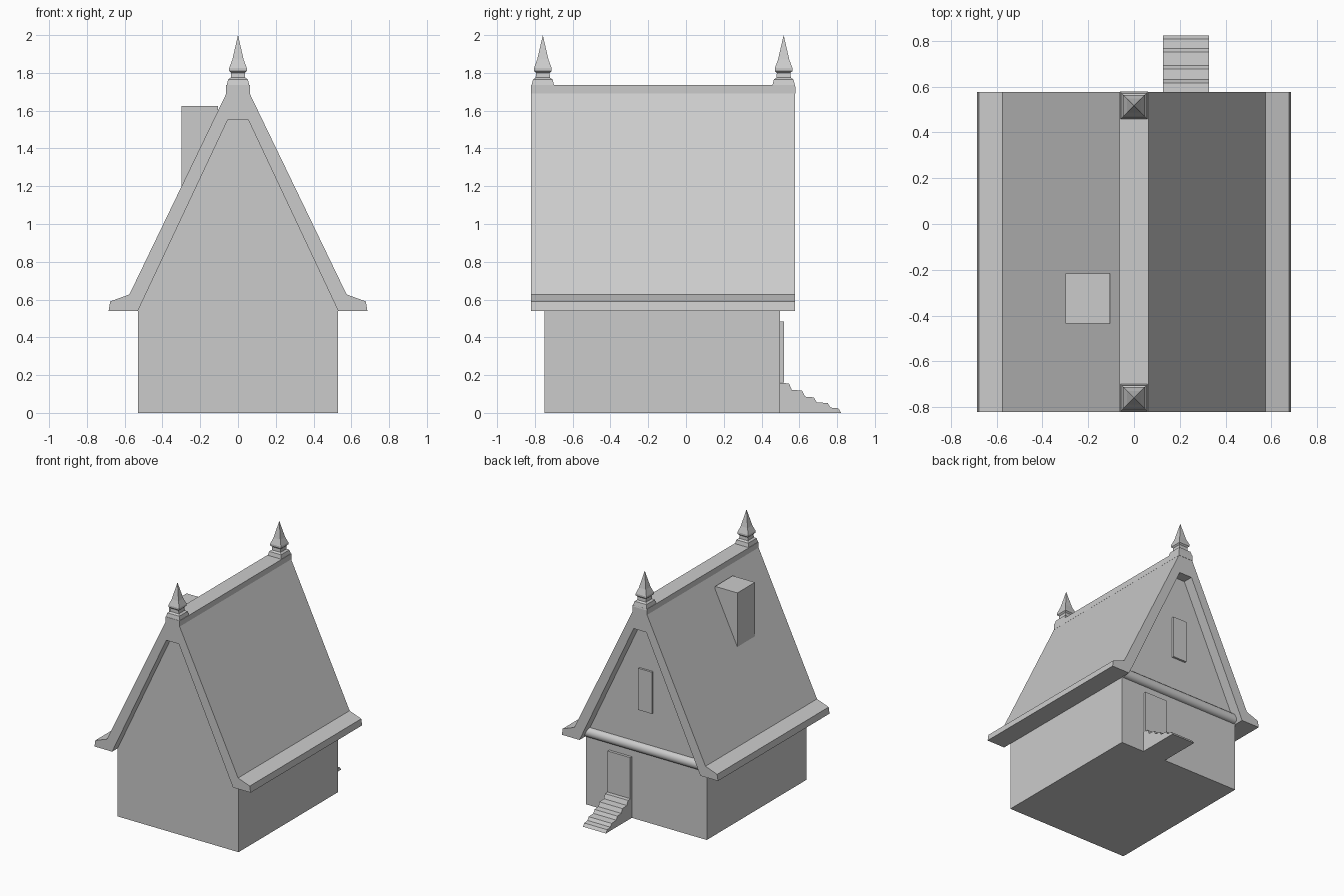
import bpy, bmesh, math
from mathutils import Vector

cube = bpy.data.objects.get("Cube")
if cube:
    bpy.data.objects.remove(cube, do_unlink=True)

GREY = (0.6, 0.6, 0.6, 1.0)
stone = bpy.data.materials.new("plain_grey")
stone.use_nodes = True
stone.diffuse_color = GREY
stone.node_tree.nodes["Principled BSDF"].inputs["Base Color"].default_value = GREY


def finish(name, bm):
    bmesh.ops.recalc_face_normals(bm, faces=bm.faces)
    mesh = bpy.data.meshes.new(name)
    bm.to_mesh(mesh)
    bm.free()
    mesh.materials.append(stone)
    obj = bpy.data.objects.new(name, mesh)
    bpy.context.collection.objects.link(obj)
    return obj


def extrude(name, points, axis, start, end):
    """Extrude an (a, z) outline along the y or the x axis."""
    bm = bmesh.new()
    place = (lambda a, z: (a, start, z)) if axis == "y" else (lambda a, z: (start, a, z))
    face = bm.faces.new([bm.verts.new(place(a, z)) for a, z in points])
    moved = bmesh.ops.extrude_face_region(bm, geom=[face])["geom"]
    shift = end - start
    bmesh.ops.translate(bm, verts=[g for g in moved if isinstance(g, bmesh.types.BMVert)],
                        vec=Vector((0, shift, 0) if axis == "y" else (shift, 0, 0)))
    return finish(name, bm)


def box(name, x0, x1, y0, y1, z0, z1):
    return extrude(name, [(x0, z0), (x1, z0), (x1, z1), (x0, z1)], "y", y0, y1)


def mirrored(half):
    """Complete a symmetric outline from its +x half."""
    return half + [(-x, z) for x, z in reversed(half)]


# House body with gable ends
extrude("house_walls", mirrored([(0.53, 0), (0.53, 0.54), (0.055, 1.55)]), "y", -0.75, 0.497)

# Steep roof with flared eaves
outer = [(0.53, 0.54), (0.685, 0.54), (0.677, 0.59), (0.575, 0.627), (0.055, 1.705)]
inner = [(-0.055, 1.55), (0.055, 1.55)]
extrude("roof", mirrored(outer) + inner, "y", -0.82, 0.577)
box("ridge_cap", -0.063, 0.063, -0.82, 0.577, 1.69, 1.735)

# Chimney
box("chimney", -0.3, -0.105, -0.435, -0.215, 1.1, 1.625)


# Square spired finials at both ends of the ridge
def finial(name, y):
    rings = [(0.062, 1.69), (0.062, 1.725), (0.052, 1.765), (0.038, 1.775), (0.036, 1.8),
             (0.047, 1.81), (0.047, 1.825), (0.03, 1.87)]
    bm = bmesh.new()
    loops = [[bm.verts.new((sx * r, y + sy * r, z))
              for sx, sy in ((-1, -1), (1, -1), (1, 1), (-1, 1))] for r, z in rings]
    bm.faces.new(loops[0])
    tip = bm.verts.new((0, y, 2))
    for i in range(4):
        j = (i + 1) % 4
        for low, high in zip(loops, loops[1:]):
            bm.faces.new((low[i], low[j], high[j], high[i]))
        bm.faces.new((loops[-1][i], loops[-1][j], tip))
    finish(name, bm)


finial("front_finial", -0.758)
finial("back_finial", 0.517)

# Rounded moulding across the back gable
arc = [math.pi * (i / 12 - 0.5) for i in range(13)]
band = extrude("gable_moulding", [(0.497 + 0.035 * math.cos(a), 0.58 + 0.038 * math.sin(a)) for a in arc],
               "x", -0.52, 0.52)
bpy.ops.object.select_all(action="DESELECT")
bpy.context.view_layer.objects.active = band
band.select_set(True)
bpy.ops.object.shade_smooth_by_angle(angle=math.radians(40))

# Door and attic window panels on the back wall
box("back_door", 0.127, 0.325, 0.48, 0.518, 0.16, 0.485)
box("attic_window", -0.06, 0.06, 0.48, 0.513, 0.88, 1.21)

# Worn steps down from the door
steps = [(0.56, 0.16), (0.63, 0.122), (0.692, 0.086), (0.765, 0.056), (0.822, 0.028)]
outline = [(0.48, 0), (0.48, 0.16)]
for i, (edge, top) in enumerate(steps):
    drop = steps[i + 1][1] if i + 1 < len(steps) else 0
    outline += [(edge - 0.015, top - 0.004), (edge, drop)]
extrude("door_steps", outline, "x", 0.127, 0.328)
